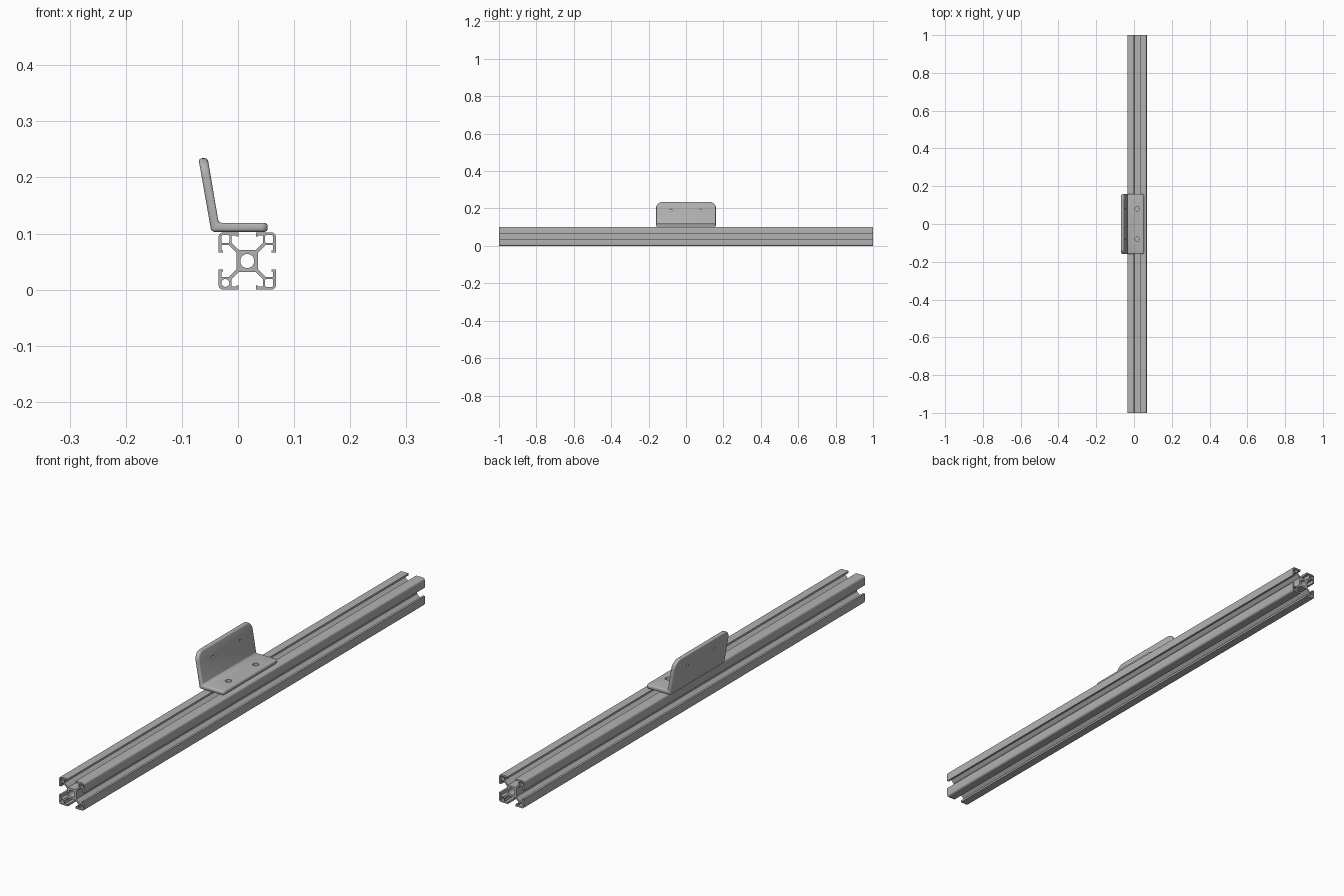
import bpy, bmesh
from math import sin, cos, pi, radians
from mathutils import Matrix, Vector

cube = bpy.data.objects.get("Cube")
if cube:
    bpy.data.objects.remove(cube, do_unlink=True)

grey = bpy.data.materials.new("aluminium grey")
grey.use_nodes = True
colour = (0.45, 0.45, 0.45, 1)
grey.diffuse_color = colour
grey.node_tree.nodes["Principled BSDF"].inputs["Base Color"].default_value = colour


def activate(obj):
    bpy.ops.object.select_all(action='DESELECT')
    obj.select_set(True)
    bpy.context.view_layer.objects.active = obj


def add_object(name, data):
    obj = bpy.data.objects.new(name, data)
    bpy.context.collection.objects.link(obj)
    return obj


def arc(cx, cy, r, start, end, steps):
    angles = [radians(start + (end - start) * i / steps) for i in range(steps + 1)]
    return [(cx + r * cos(a), cy + r * sin(a)) for a in angles]


# Slotted rail: half a corner of the section, mirrored on its diagonal, then turned four times
RAIL_X, HALF = 0.0165, 0.051
half = [(0.015, 0.0195), (0.0285, 0.033), (0.0285, 0.0455), (0.0195, 0.0455),
        (0.0185, 0.0435), (0.0155, 0.0435), (0.0155, HALF)]
half += arc(0.043, 0.043, 0.008, 90, 45, 4)
quarter = half + [(v, u) for u, v in reversed(half[:-1])]
outline, loops = [], []
for turn in range(4):
    outline += quarter
    quarter = [(v, -u) for u, v in quarter]
loops.append(outline)

# Centre bore and the hollow in each corner
loops.append(arc(0, 0, 0.0125, 0, 360, 32)[:-1])
for sx in (-1, 1):
    for sy in (-1, 1):
        if sx < 0 and sy < 0:
            hollow = arc(0, 0, 0.007, 0, 360, 24)[:-1]
        else:
            hollow = []
            for q, (a, b) in enumerate([(1, 1), (-1, 1), (-1, -1), (1, -1)]):
                hollow += arc(a * 0.005, b * 0.005, 0.002, q * 90, q * 90 + 90, 3)
        loops.append([(u + sx * 0.039, v + sy * 0.039) for u, v in hollow])

section = bpy.data.curves.new("slotted_rail", 'CURVE')
section.dimensions = '2D'
section.fill_mode = 'BOTH'
section.extrude = 1
for loop in loops:
    spline = section.splines.new('POLY')
    spline.points.add(len(loop) - 1)
    for point, (u, v) in zip(spline.points, loop):
        point.co = (u, v, 0, 1)
    spline.use_cyclic_u = True
rail = add_object("slotted_rail", section)
activate(rail)
bpy.ops.object.convert(target='MESH')
rail = bpy.context.object
rail.data.transform(Matrix.Translation((RAIL_X, 0, HALF)) @ Matrix.Rotation(pi / 2, 4, 'X'))
bm = bmesh.new()
bm.from_mesh(rail.data)
bmesh.ops.remove_doubles(bm, verts=bm.verts, dist=1e-5)
bmesh.ops.recalc_face_normals(bm, faces=bm.faces)
bm.to_mesh(rail.data)
bm.free()

# Bent bracket: an open L profile drawn out along the rail
WIDTH = 0.16
profile = [(0.053, 0.103), (-0.0475, 0.103), (-0.0705, 0.234),
           (-0.054, 0.2345), (-0.0345, 0.119), (0.053, 0.119)]
bm = bmesh.new()
face = bm.faces.new([bm.verts.new((x, -WIDTH, z)) for x, z in profile])
drawn = bmesh.ops.extrude_face_region(bm, geom=[face])
bmesh.ops.translate(bm, vec=(0, 2 * WIDTH, 0),
                    verts=[g for g in drawn["geom"] if isinstance(g, bmesh.types.BMVert)])
bmesh.ops.recalc_face_normals(bm, faces=bm.faces)


# Round the plate corners seen face on
def round_corners(test, radius):
    edges = [e for e in bm.edges if all(test(v.co) for v in e.verts)
             and abs(e.verts[0].co.y - e.verts[1].co.y) < 1e-4]
    bmesh.ops.bevel(bm, geom=edges, offset=radius, segments=8, profile=0.5, affect='EDGES')


round_corners(lambda c: c.z > 0.23, 0.032)
round_corners(lambda c: c.x > 0.05, 0.012)
mesh = bpy.data.meshes.new("bent_bracket")
bm.to_mesh(mesh)
bm.free()
bracket = add_object("bent_bracket", mesh)
bevel = bracket.modifiers.new("soft edges", 'BEVEL')
bevel.width = 0.006
bevel.segments = 4
bevel.limit_method = 'ANGLE'
bevel.angle_limit = radians(35)
activate(bracket)
bpy.ops.object.modifier_apply(modifier=bevel.name)

# Screw holes: two in the foot, two smaller ones in the upright
lean = Vector((0.131, 0, 0.023))
for y in (-0.08, 0.08):
    for place, radius, axis in (((RAIL_X, y, 0.111), 0.011, Vector((0, 0, 1))),
                                ((-0.055, y, 0.19), 0.005, lean)):
        bpy.ops.mesh.primitive_cylinder_add(vertices=24, radius=radius, depth=0.05, location=place)
        cutter = bpy.context.object
        cutter.rotation_euler = axis.to_track_quat('Z', 'Y').to_euler()
        cutter.hide_render = True
        cut = bracket.modifiers.new("hole", 'BOOLEAN')
        cut.operation = 'DIFFERENCE'
        cut.solver = 'EXACT'
        cut.object = cutter
        activate(bracket)
        bpy.ops.object.modifier_apply(modifier=cut.name)
        bpy.data.objects.remove(cutter, do_unlink=True)

for obj in (rail, bracket):
    obj.data.materials.clear()
    obj.data.materials.append(grey)
    activate(obj)
    bpy.ops.object.shade_smooth_by_angle(angle=radians(30))
